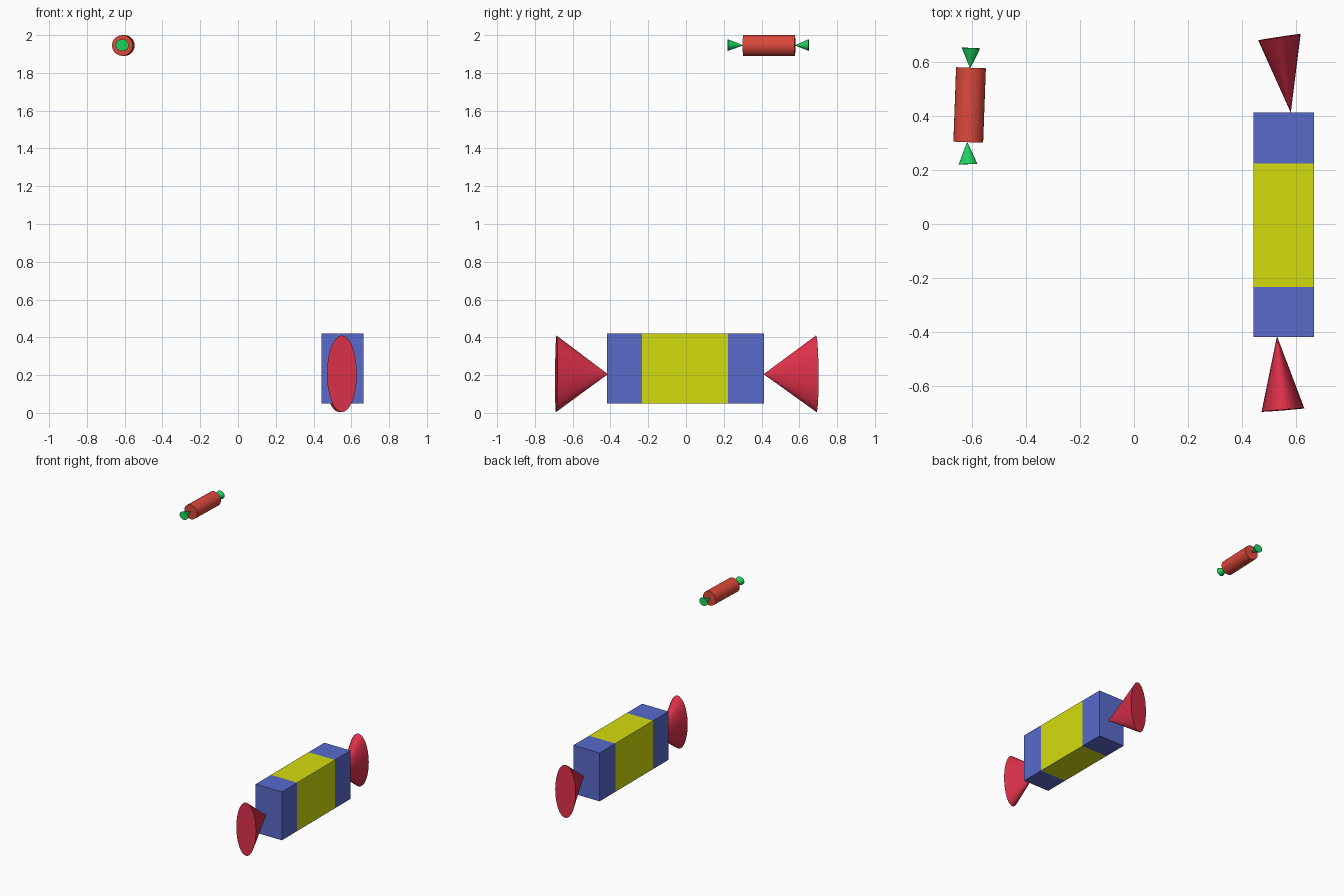
import bpy
from mathutils import Vector, Matrix

if "Cube" in bpy.data.objects:
    bpy.data.objects.remove(bpy.data.objects["Cube"])


def material(name, rgb):
    m = bpy.data.materials.new(name)
    m.diffuse_color = (*rgb, 1)
    m.use_nodes = True
    m.node_tree.nodes["Principled BSDF"].inputs["Base Color"].default_value = m.diffuse_color
    return m


BLUE = material("blue", (0.098, 0.144, 0.59))
YELLOW = material("yellow", (0.65, 0.72, 0.004))
CRIMSON = material("crimson", (0.72, 0.03, 0.07))
RED = material("red", (0.72, 0.065, 0.042))
GREEN = material("green", (0.013, 0.64, 0.115))


def finish(name, mat):
    ob = bpy.context.object
    ob.name = name
    ob.data.materials.append(mat)
    return ob


def box(name, lo, hi, mat):
    lo, hi = Vector(lo), Vector(hi)
    bpy.ops.mesh.primitive_cube_add(size=1, location=(lo + hi) / 2)
    finish(name, mat).scale = hi - lo


def taper(name, start, end, r1, r2, mat, squash=1.0):
    """Cone or cylinder from start (r1) to end (r2); squash narrows it sideways."""
    start, end = Vector(start), Vector(end)
    axis = end - start
    bpy.ops.mesh.primitive_cone_add(vertices=32, radius1=r1, radius2=r2, depth=axis.length)
    ob = finish(name, mat)
    d = axis.normalized()
    up = Vector((0, 0, 1))
    side = up.cross(d).normalized()
    rot = Matrix((side, d.cross(side), d)).transposed().to_4x4()
    ob.matrix_world = (Matrix.Translation((start + end) / 2) @ rot
                       @ Matrix.Diagonal((squash, 1, 1, 1)))


# Large sweet: block with a yellow middle band
cuts = [-0.418, -0.233, 0.223, 0.412]
parts = [("wrapper_front", BLUE), ("wrapper_band", YELLOW), ("wrapper_back", BLUE)]
for (name, mat), y0, y1 in zip(parts, cuts, cuts[1:]):
    box(name, (0.442, y0, 0.05), (0.664, y1, 0.42), mat)

# Large twisted ends: flattened cones, tips touching the block
taper("large_twist_front", (0.55, -0.687, 0.207), (0.528, -0.414, 0.205),
      0.203, 0, CRIMSON, 0.39)
taper("large_twist_back", (0.537, 0.69, 0.207), (0.579, 0.411, 0.205),
      0.203, 0, CRIMSON, 0.39)

# Small sweet: slightly turned roll with two cone ends
taper("small_roll", (-0.612, 0.302, 1.945), (-0.602, 0.577, 1.945), 0.055, 0.055, RED)
taper("small_twist_front", (-0.613, 0.221, 1.947), (-0.616, 0.304, 1.946),
      0.031, 0, GREEN, 1.12)
taper("small_twist_back", (-0.602, 0.65, 1.947), (-0.605, 0.575, 1.946),
      0.031, 0, GREEN, 1.12)
